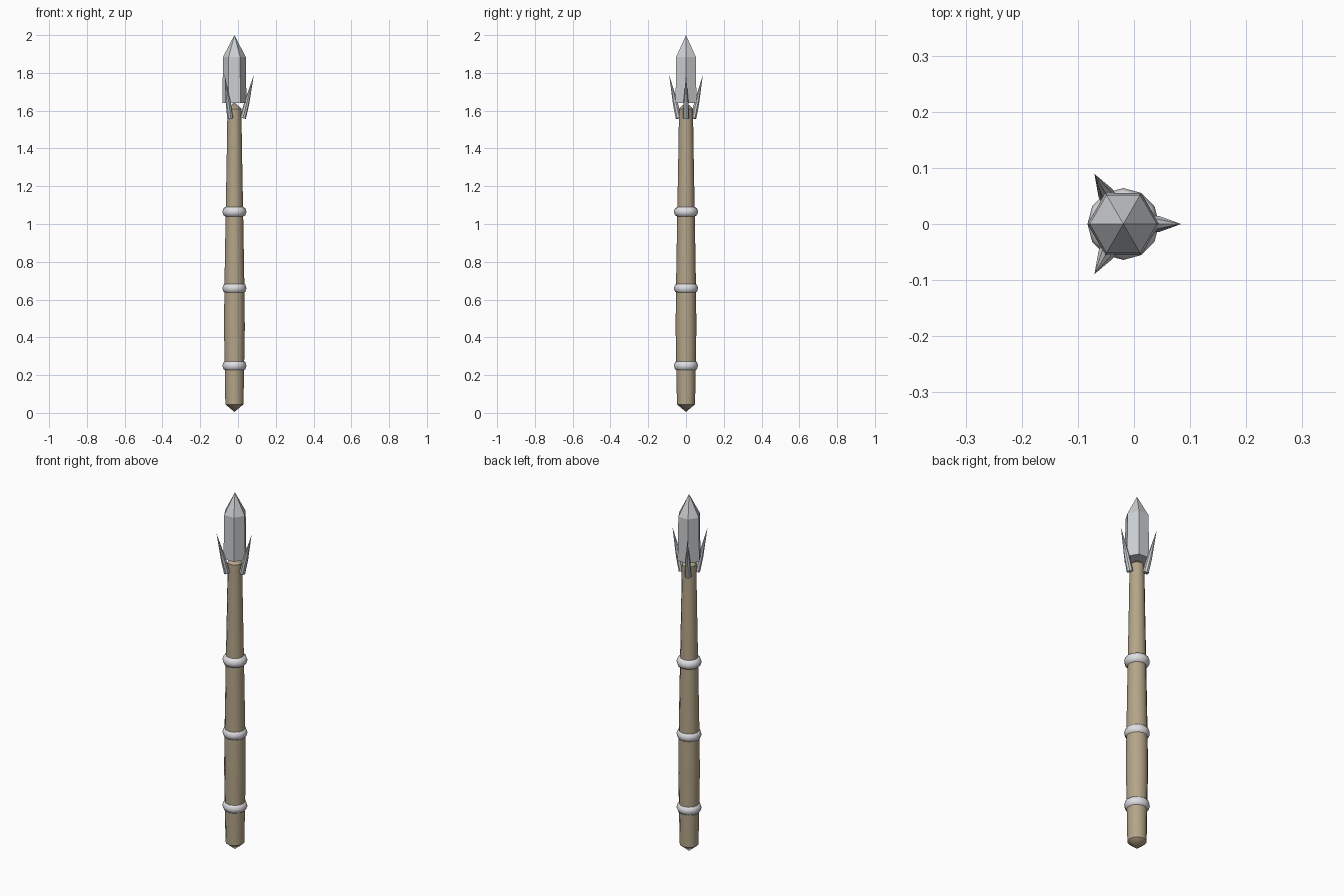
import bpy, bmesh, math
from mathutils import Vector

if "Cube" in bpy.data.objects:
    bpy.data.objects.remove(bpy.data.objects["Cube"])

AXIS_X = -0.019


def material(name, rgb):
    m = bpy.data.materials.new(name)
    m.use_nodes = True
    m.diffuse_color = (*rgb, 1)
    m.node_tree.nodes["Principled BSDF"].inputs["Base Color"].default_value = (*rgb, 1)
    return m


wood = material("pale wood", (0.46, 0.375, 0.25))
steel = material("grey steel", (0.60, 0.62, 0.64))
band_metal = material("light band metal", (0.74, 0.74, 0.77))


def lathe(name, profile, sides, mat, smooth=None, closed=False):
    """Revolve (radius, z) points about z; zero radius makes a tip."""
    bm = bmesh.new()
    rings = []
    for r, z in profile:
        count = sides if r > 0 else 1
        angles = [math.tau * i / sides for i in range(count)]
        rings.append([bm.verts.new((r * math.cos(a), r * math.sin(a), z)) for a in angles])
    pairs = list(zip(rings, rings[1:]))
    if closed:
        pairs.append((rings[-1], rings[0]))
    for low, high in pairs:
        for i in range(sides):
            j = (i + 1) % sides
            corners = [low[i % len(low)], low[j % len(low)],
                       high[j % len(high)], high[i % len(high)]]
            bm.faces.new(list(dict.fromkeys(corners)))
    bmesh.ops.recalc_face_normals(bm, faces=bm.faces)
    mesh = bpy.data.meshes.new(name)
    bm.to_mesh(mesh)
    bm.free()
    mesh.materials.append(mat)
    ob = bpy.data.objects.new(name, mesh)
    ob.location.x = AXIS_X
    bpy.context.collection.objects.link(ob)
    if smooth:
        bpy.ops.object.select_all(action="DESELECT")
        ob.select_set(True)
        bpy.context.view_layer.objects.active = ob
        bpy.ops.object.shade_smooth_by_angle(angle=math.radians(smooth))
    return ob


# Shaft, slightly swollen at the grip and pointed at both ends
lathe("shaft", [(0, 0.005), (0.048, 0.045), (0.051, 0.22), (0.055, 0.45), (0.053, 0.66),
                (0.046, 1.07), (0.040, 1.40), (0.037, 1.61), (0, 1.645)], 12, wood, 35)

# Bands around the shaft
for n, z in enumerate((0.25, 0.66, 1.065)):
    section = [(0.043 + 0.021 * math.cos(k * math.tau / 8),
                z + 0.027 * math.sin(k * math.tau / 8)) for k in range(8)]
    lathe(f"band_{n + 1}", section, 12, band_metal, 50, closed=True)

# Faceted six-sided head
lathe("crystal_head", [(0, 1.64), (0.064, 1.64), (0.060, 1.885), (0, 2.0)], 6, steel)

# Three spikes leaning outward below the head
for n in range(3):
    a = n * math.tau / 3
    out = Vector((math.cos(a), math.sin(a), 0))
    base = out * 0.045 + Vector((0, 0, 1.56))
    tip = out * 0.103 + Vector((0, 0, 1.79))
    lean = tip - base
    spike = lathe(f"spike_{n + 1}", [(0, 0), (0.016, 0), (0.014, 0.08), (0, lean.length)],
                  8, steel, 40)
    spike.location += base
    spike.rotation_euler = lean.to_track_quat("Z", "Y").to_euler()
